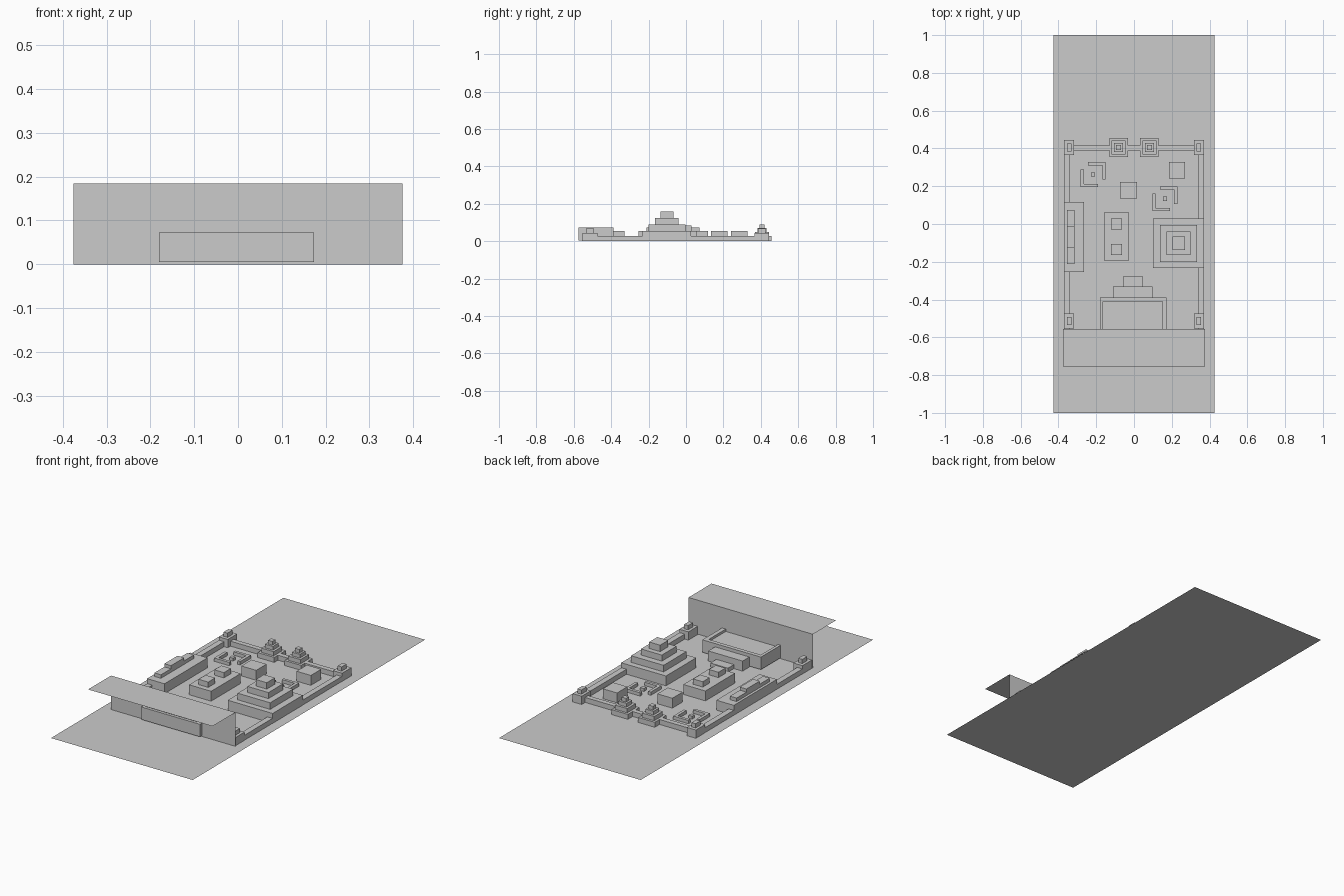
import bpy, bmesh


def finish(name, bm):
    me = bpy.data.meshes.new(name)
    bm.to_mesh(me)
    bm.free()
    ob = bpy.data.objects.new(name, me)
    bpy.context.collection.objects.link(ob)
    return ob


def add_box(bm, x0, x1, y0, y1, z0, z1):
    vs = bmesh.ops.create_cube(bm, size=1)["verts"]
    for v in vs:
        v.co = (x1 if v.co.x > 0 else x0, y1 if v.co.y > 0 else y0, z1 if v.co.z > 0 else z0)


def boxes(name, items):
    bm = bmesh.new()
    for b in items:
        add_box(bm, *b)
    return finish(name, bm)


def sheet(name, corners):
    bm = bmesh.new()
    bm.faces.new([bm.verts.new(c) for c in corners])
    return finish(name, bm)


def tiers(name, cx, cy, levels):
    """Stepped tower: levels are (half x, half y, top z)."""
    items, z = [], 0
    for hx, hy, top in levels:
        items.append((cx - hx, cx + hx, cy - hy, cy + hy, z, top))
        z = top
    return boxes(name, items)


# Ground sheet, front screen and canopy (all thin sheets)
G, W, FY, H = 0.427, 0.375, -0.557, 0.185
sheet("ground_sheet", [(-G, -1, 0), (G, -1, 0), (G, 1, 0), (-G, 1, 0)])
sheet("front_screen", [(-W, FY, 0), (W, FY, 0), (W, FY, H), (-W, FY, H)])
sheet("front_canopy", [(-W, -0.755, H), (W, -0.755, H), (W, FY, H), (-W, FY, H)])

# Enclosure walls
boxes("side_walls", [(-0.37, -0.339, FY, 0.40, 0, 0.027), (0.339, 0.37, FY, 0.40, 0, 0.027)])
boxes("back_wall", [(-0.36, 0.36, 0.388, 0.415, 0, 0.027)])

# Corner towers and twin gate towers
for side, s in (("left", -1), ("right", 1)):
    for end, y in (("front", -0.513), ("back", 0.405)):
        tiers(f"{end}_{side}_tower", s * 0.344, y, [(0.027, 0.04, 0.045), (0.012, 0.021, 0.068)])
    tiers(f"{side}_gate_tower", s * 0.081, 0.406,
          [(0.05, 0.05, 0.027), (0.037, 0.037, 0.05), (0.024, 0.024, 0.07), (0.013, 0.013, 0.09)])

# Stepped pyramid
tiers("pyramid", 0.236, -0.102,
      [(0.135, 0.13, 0.054), (0.098, 0.098, 0.09), (0.063, 0.063, 0.123), (0.033, 0.035, 0.158)])

# Front hall with parapet roof and entry steps
boxes("front_hall", [(-0.18, 0.173, -0.575, -0.388, 0.005, 0.06)])
boxes("front_hall_parapet", [
    (-0.18, -0.164, -0.575, -0.388, 0.06, 0.073), (0.15, 0.173, -0.575, -0.388, 0.06, 0.073),
    (-0.164, 0.15, -0.41, -0.388, 0.06, 0.073), (-0.164, 0.15, -0.575, -0.56, 0.06, 0.073)])
boxes("front_hall_steps", [(-0.11, 0.097, -0.388, -0.33, 0, 0.055),
                           (-0.058, 0.048, -0.33, -0.278, 0, 0.022)])

# Long left hall with raised ridge
boxes("left_hall", [(-0.37, -0.265, -0.254, 0.117, 0, 0.054)])
boxes("left_hall_ridge", [(-0.356, -0.316, -0.212, -0.126, 0.054, 0.073),
                          (-0.356, -0.316, -0.126, -0.012, 0.054, 0.09),
                          (-0.356, -0.316, -0.012, 0.073, 0.054, 0.073)])

# Central platform with two shrines, and two plain blocks
boxes("centre_platform", [(-0.159, -0.026, -0.194, 0.06, 0, 0.054)])
boxes("shrines", [(-0.122, -0.064, y - 0.03, y + 0.03, 0.054, 0.083) for y in (0.0, -0.135)])
boxes("back_right_block", [(0.185, 0.271, 0.24, 0.329, 0, 0.054)])
boxes("middle_block", [(-0.074, 0.016, 0.134, 0.223, 0, 0.054)])

# Courtyards: two facing L-shaped low walls around a small plinth
for side, cx, cy in (("left", -0.217, 0.262), ("right", 0.164, 0.134)):
    items = [(cx - 0.011, cx + 0.011, cy - 0.011, cy + 0.011, 0, 0.016)]
    for s in (-1, 1):
        xs, ys = [], []
        lo, hi, t = -0.027, 0.065, 0.049
        for a, b, c, d in ((lo, hi, t, hi), (t, hi, lo, t)):
            x0, x1 = sorted((s * a, s * b))
            y0, y1 = sorted((s * c, s * d))
            items.append((cx + x0, cx + x1, cy + y0, cy + y1, 0, 0.018))
    boxes(f"{side}_courtyard", items)
